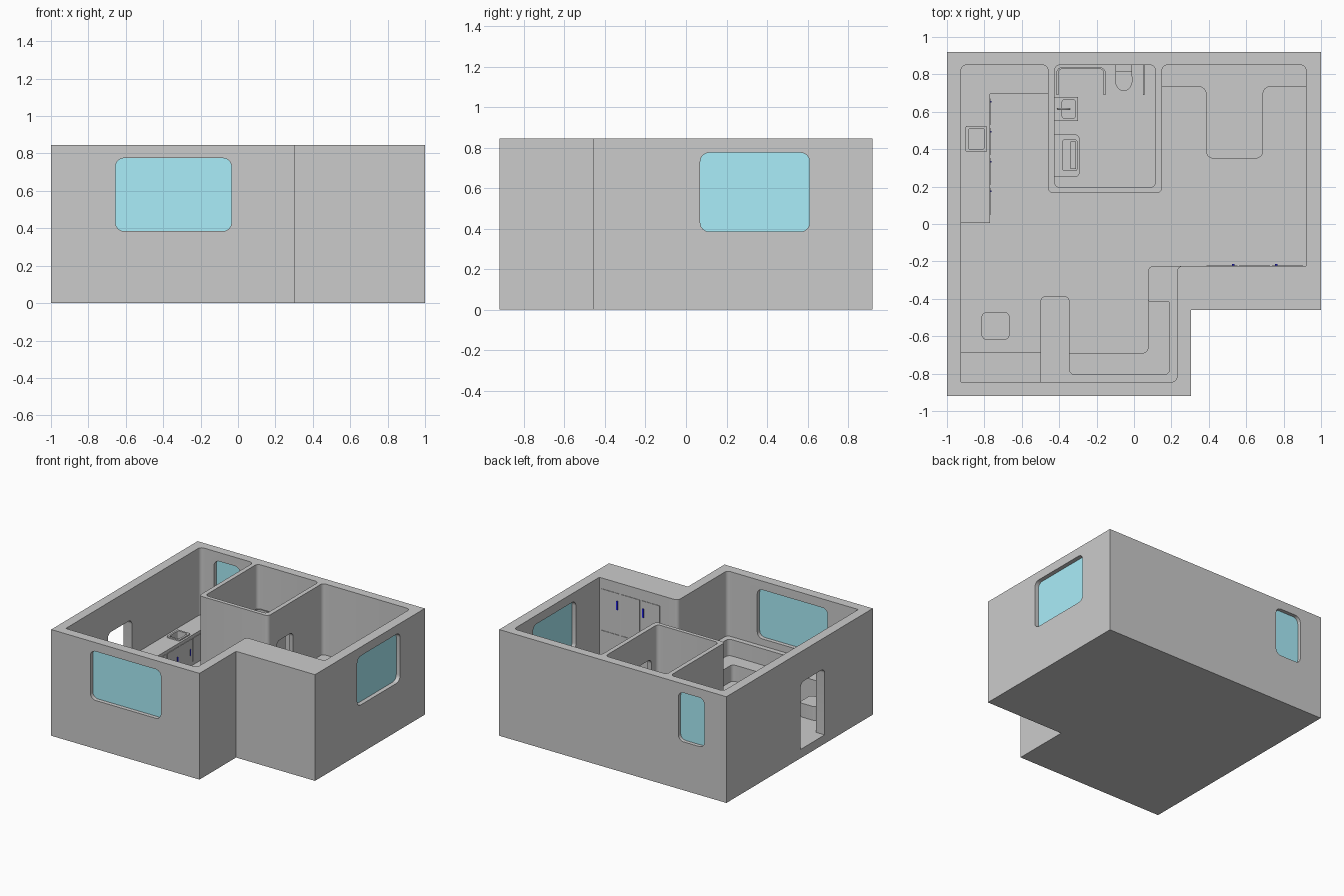
import bpy, bmesh, math
from mathutils import Vector

if "Cube" in bpy.data.objects:
    bpy.data.objects.remove(bpy.data.objects["Cube"])

H, FLOOR = 0.845, 0.07


def rounded(pts, r, n=6):
    """Round the right-angled corners of an outline; a third value overrides r."""
    out = []
    for i, q in enumerate(pts):
        p = Vector(q[:2])
        rad = q[2] if len(q) > 2 else r
        if rad <= 0:
            out.append(p)
            continue
        u = (Vector(pts[i - 1][:2]) - p).normalized()
        v = (Vector(pts[(i + 1) % len(pts)][:2]) - p).normalized()
        c = p + rad * (u + v)
        for k in range(n + 1):
            t = k / n * math.pi / 2
            out.append(c - rad * (v * math.cos(t) + u * math.sin(t)))
    return out


def prism(name, pts, h0, h1, r=0.0, axis='z', mat=None):
    """Extrude a rounded outline along an axis from h0 to h1."""
    bm = bmesh.new()
    put = {'z': lambda a, b: (a, b, h0), 'y': lambda a, b: (a, h0, b), 'x': lambda a, b: (h0, a, b)}[axis]
    f = bm.faces.new([bm.verts.new(put(*p)) for p in rounded(pts, r)])
    res = bmesh.ops.extrude_face_region(bm, geom=[f])
    d = {'z': (0, 0, h1 - h0), 'y': (0, h1 - h0, 0), 'x': (h1 - h0, 0, 0)}[axis]
    bmesh.ops.translate(bm, vec=d, verts=[g for g in res['geom'] if isinstance(g, bmesh.types.BMVert)])
    bmesh.ops.recalc_face_normals(bm, faces=bm.faces)
    me = bpy.data.meshes.new(name)
    bm.to_mesh(me)
    bm.free()
    ob = bpy.data.objects.new(name, me)
    bpy.context.collection.objects.link(ob)
    if mat:
        me.materials.append(mat)
    return ob


def rect(a0, b0, a1, b1):
    return [(a0, b0), (a1, b0), (a1, b1), (a0, b1)]


def cut(ob, cutter):
    m = ob.modifiers.new('cut', 'BOOLEAN')
    m.operation, m.solver, m.object = 'DIFFERENCE', 'EXACT', cutter
    bpy.context.view_layer.objects.active = ob
    bpy.ops.object.modifier_apply(modifier=m.name)
    bpy.data.objects.remove(cutter)


def material(name, col):
    m = bpy.data.materials.new(name)
    m.diffuse_color = (*col, 1)
    m.use_nodes = True
    m.node_tree.nodes["Principled BSDF"].inputs["Base Color"].default_value = m.diffuse_color
    return m


glass = material('glass', (0.4, 0.85, 0.95))
blue = material('blue', (0.02, 0.02, 0.8))

# House shell with the living space and the bathroom hollowed out
house = prism('house_shell', [(-1, -.92), (.305, -.92), (.305, -.46), (1, -.46), (1, .92), (-1, .92)], 0, H)
living = [(-.925, -.845, 0), (.23, -.845), (.23, -.225), (.92, -.225, 0), (.92, .85), (.15, .85),
          (.15, .165), (-.46, .165), (-.46, .85), (-.925, .85)]
cut(house, prism('living_cut', living, FLOOR, 1, .03))
cut(house, prism('bath_cut', rect(-.425, .195, .115, .85), FLOOR, 1, .03))

# Windows: axis, span along the wall, wall depth range
for name, axis, a0, a1, w0, w1 in [('front', 'y', -.655, -.035, -.92, -.845),
                                   ('right', 'x', .07, .61, .92, 1),
                                   ('back', 'y', -.806, -.577, .85, .92)]:
    shape = rect(a0, .385, a1, .775)
    cut(house, prism('window_cut', shape, w0 - .02, w1 + .02, .045, axis))
    mid = (w0 + w1) / 2
    prism(name + '_window_glass', shape, mid - .006, mid + .006, .045, axis, glass)

# Entrance and bathroom doorways, square at the floor and rounded above
for y0, y1, x0, x1 in [(-.315, -.013, -1.05, -.9), (.27, .48, .09, .17)]:
    door = [(y0, FLOOR, 0), (y1, FLOOR, 0), (y1, .6), (y0, .6)]
    cut(house, prism('door_cut', door, x0, x1, .04, 'x'))

Z0 = FLOOR - .01
# Kitchen counter with a sink basin
counter = prism('kitchen_counter', [(-.94, .005), (-.77, .005), (-.77, .695), (-.45, .695), (-.45, .865), (-.94, .865)], Z0, .31)
cut(counter, prism('basin_cut', rect(-.885, .4, -.8, .51), .24, .4, .01))
rim = prism('kitchen_sink_rim', rect(-.9, .385, -.785, .525), .305, .32, .008)
cut(rim, prism('rim_cut', rect(-.885, .4, -.8, .51), .2, .4, .01))

# Cupboard fronts with blue handles
for i, y in enumerate((.12, .28, .44, .6)):
    prism(f'cupboard_door_{i}', rect(y - .072, .1, y + .072, .285), -.775, -.766, 0, 'x')
    prism(f'cupboard_handle_{i}', rect(y + .05, .16, y + .058, .21), -.767, -.762, 0, 'x', blue)

# Wardrobe fronts on the thick wall
for i, x in enumerate((.82, .645, .47)):
    for j, (z0, z1) in enumerate(((.1, .43), (.44, .76))):
        prism(f'wardrobe_door_{i}_{j}', rect(x - .083, z0, x + .083, z1), -.23, -.221, 0, 'y')
for i, x in enumerate((.76, .53)):
    prism(f'wardrobe_handle_{i}', rect(x - .006, .63, x + .006, .7), -.222, -.215, 0, 'y', blue)

# Bed joined to the shelf behind it
prism('bed_and_headboard', [(.14, .86, 0), (.14, .735, 0), (.385, .735), (.385, .35), (.69, .35), (.69, .735),
                            (.93, .735, 0), (.93, .86, 0)], Z0, .28, .04)

# Corner sofa: high arms and back, low seat
prism('sofa_back_and_arms', [(-.5, -.86, 0), (.25, -.86, 0), (.25, -.225, 0), (.075, -.225), (.075, -.415, .01),
                             (.19, -.415, .01), (.19, -.805), (-.345, -.805), (-.345, -.385), (-.5, -.385)],
      Z0, .33, .03)
prism('sofa_seat', [(-.36, -.82, 0), (.2, -.82, 0), (.2, -.405, 0), (.075, -.405, 0), (.075, -.69), (-.36, -.69, 0)],
      Z0, .2, .03)

# Desk and stool
prism('desk', rect(-.94, -.86, -.49, -.685), Z0, .27)
prism('stool', rect(-.815, -.62, -.665, -.47), Z0, .18, .03)

# Shower enclosure and bathroom partition
screen = prism('shower_screen', [(-.415, .69, 0), (-.405, .69, 0), (-.405, .828, .02), (-.162, .828, .02),
                                 (-.162, .69, 0), (-.152, .69, 0), (-.152, .838, .03), (-.415, .838, .03)], Z0, .5)
prism('toilet_partition', rect(.047, .69, .055, .86), Z0, .4)

# Toilet: bowl and cistern
bowl = [(-.055 + .047 * math.cos(t), .77 + .06 * math.sin(t), 0) for t in [math.pi * k / 12 for k in range(12, 25)]]
toilet = prism('toilet_bowl', bowl + [(-.015, .86, 0), (-.095, .86, 0)], Z0, .18)
prism('toilet_cistern', rect(-.1, .815, -.01, .86), Z0, .27, .008)

# Wash basin with tap
basin = prism('wash_basin', rect(-.435, .55, -.3, .68), .18, .27)
cut(basin, prism('wash_cut', rect(-.385, .565, -.312, .665), .21, .4, .015))
prism('basin_pedestal', rect(-.435, .59, -.35, .64), Z0, .2)
cu = bpy.data.curves.new('basin_tap', 'CURVE')
cu.dimensions, cu.bevel_depth, cu.bevel_resolution, cu.use_fill_caps = '3D', .006, 2, True
sp = cu.splines.new('POLY')
path = [(-.405, .615, .26), (-.405, .615, .31), (-.39, .615, .325), (-.355, .615, .325), (-.345, .615, .31)]
sp.points.add(len(path) - 1)
for p, q in zip(sp.points, path):
    p.co = (*q, 1)
bpy.context.collection.objects.link(bpy.data.objects.new('basin_tap', cu))

# Washing cabinet with an opening in the top
cabinet = prism('laundry_cabinet', [(-.435, .25, 0), (-.29, .25), (-.29, .48), (-.435, .48, 0)], Z0, .25, .03)
cut(cabinet, prism('cabinet_cut', rect(-.38, .285, -.305, .45), .18, .4, .01))
prism('cabinet_tray', rect(-.34, .295, -.31, .44), .17, .22)

# Smooth the rounded corners, keep the edges sharp
bpy.ops.object.select_all(action='DESELECT')
for ob in bpy.context.collection.objects:
    if ob.type == 'MESH':
        ob.select_set(True)
        bpy.context.view_layer.objects.active = ob
bpy.ops.object.shade_smooth_by_angle(angle=math.radians(30))
